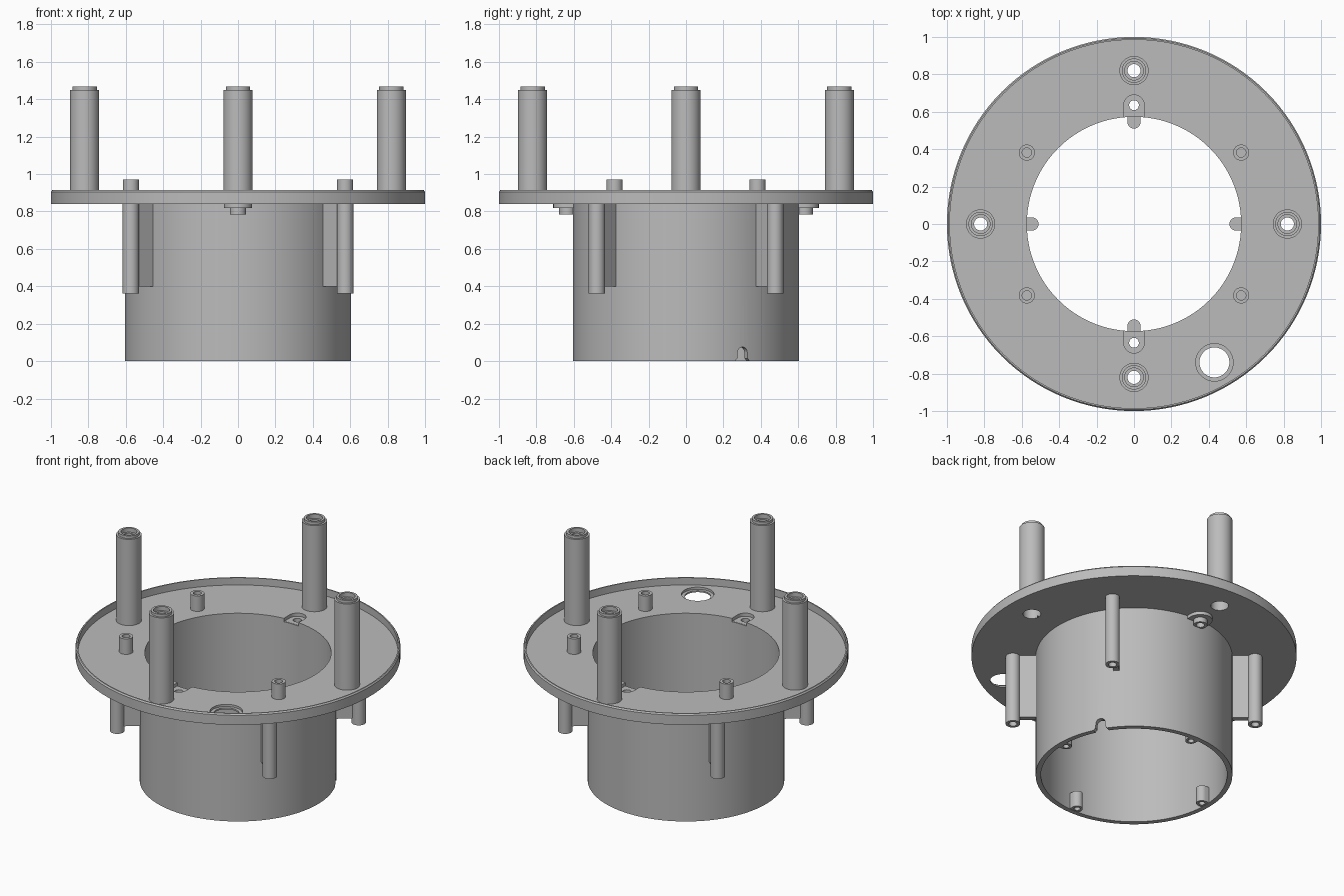
import bpy, bmesh
from math import cos, sin, pi, radians, atan2, hypot
from mathutils import Matrix

if "Cube" in bpy.data.objects:
    bpy.data.objects.remove(bpy.data.objects["Cube"])

grey = bpy.data.materials.new("plain_grey")
grey.use_nodes = True
COLOUR = (0.5, 0.5, 0.5, 1)
grey.diffuse_color = COLOUR
grey.node_tree.nodes["Principled BSDF"].inputs["Base Color"].default_value = COLOUR


def finish(name, bm, matrix):
    bmesh.ops.remove_doubles(bm, verts=bm.verts, dist=1e-5)
    bmesh.ops.recalc_face_normals(bm, faces=bm.faces)
    bmesh.ops.transform(bm, matrix=matrix, verts=bm.verts)
    mesh = bpy.data.meshes.new(name)
    bm.to_mesh(mesh)
    bm.free()
    mesh.materials.append(grey)
    ob = bpy.data.objects.new(name, mesh)
    bpy.context.collection.objects.link(ob)
    return ob


def lathe(name, profile, x=0, y=0, seg=32):
    """Revolve a closed (radius, z) outline about an upright axis."""
    bm = bmesh.new()
    rings = [[bm.verts.new((r * cos(2 * pi * i / seg), r * sin(2 * pi * i / seg), z))
              for i in range(seg)] for r, z in profile]
    for a, b in zip(rings, rings[1:] + rings[:1]):
        if a[0].co.xy.length < 1e-6 and b[0].co.xy.length < 1e-6:
            continue
        for i in range(seg):
            j = (i + 1) % seg
            quad = [a[i], a[j], b[j], b[i]]
            if a[0].co.xy.length < 1e-6:
                quad.remove(a[j])
            if b[0].co.xy.length < 1e-6:
                quad.remove(b[j])
            bm.faces.new(quad)
    return finish(name, bm, Matrix.Translation((x, y, 0)))


def prism(name, outline, z0, z1, matrix=Matrix()):
    bm = bmesh.new()
    low = [bm.verts.new((x, y, z0)) for x, y in outline]
    high = [bm.verts.new((x, y, z1)) for x, y in outline]
    bm.faces.new(low)
    bm.faces.new(high)
    n = len(outline)
    for i in range(n):
        j = (i + 1) % n
        bm.faces.new((low[i], low[j], high[j], high[i]))
    return finish(name, bm, matrix)


def disc(r, z0, z1, x, y, seg=32):
    """Solid cylinder, mostly used as a drill."""
    return lathe("drill", [(0, z0), (r, z0), (r, z1), (0, z1)], x, y, seg)


def tongue(start, centre, r, steps=16):
    """U-shaped outline along x: flat at start, round around centre."""
    side = 1 if centre > start else -1
    arc = [(centre + side * r * cos(t), r * sin(t))
           for t in (-pi / 2 + pi * i / steps for i in range(steps + 1))]
    return [(start, -r)] + arc + [(start, r)]


def cut(ob, cutters):
    for c in cutters:
        mod = ob.modifiers.new("cut", "BOOLEAN")
        mod.operation, mod.solver, mod.object = "DIFFERENCE", "EXACT", c
        bpy.context.view_layer.objects.active = ob
        bpy.ops.object.modifier_apply(modifier=mod.name)
        bpy.data.objects.remove(c)


def turn(angle):
    return Matrix.Rotation(angle, 4, "Z")


BORE, FLOOR, UNDER = 0.573, 0.865, 0.84
quarters = [i * pi / 2 for i in range(4)]
corners = [(sx, sy) for sx in (-1, 1) for sy in (-1, 1)]
parts = []

# Flange with a thin raised rim
flange = lathe("flange", [(BORE, UNDER), (1, UNDER), (1, 0.905), (0.993, 0.914),
                          (0.985, 0.914), (0.985, FLOOR), (BORE, FLOOR)], seg=128)
drills = [disc(0.055, 0.8, 0.9, 0.82 * cos(a), 0.82 * sin(a)) for a in quarters]
drills += [disc(0.08, 0.8, 0.9, 0.43, -0.74, 48), disc(0.1, 0.85, 0.9, 0.43, -0.74, 48)]
drills += [prism("slot", tongue(0.5, 0.635, 0.055), 0.8, 0.9, turn(a))
           for a in quarters[1::2]]
cut(flange, drills)
parts.append(flange)

# Barrel with a small cable notch in its lower edge
barrel = lathe("barrel", [(BORE, 0), (0.605, 0), (0.605, UNDER + 0.002),
                          (BORE, UNDER + 0.002)], seg=128)
arch = [(0.03 * cos(t), 0.045 + 0.03 * sin(t)) for t in (pi * i / 12 for i in range(13))]
notch = [(0.045, -0.02), (0.045, 0), (0.032, 0.015)] + arch
notch += [(-0.032, 0.015), (-0.045, 0), (-0.045, -0.02)]
upright = Matrix(((0, 0, 1, 0), (1, 0, 0, 0), (0, 1, 0, 0), (0, 0, 0, 1)))
cut(barrel, [prism("notch", notch, 0.5, 0.7, turn(radians(30)) @ upright)])
parts.append(barrel)

for a in quarters:
    # Tall hollow pillars with a stepped top
    parts.append(lathe("pillar", [
        (0.055, 0.855), (0.078, 0.855), (0.078, 1.45), (0.065, 1.45), (0.065, 1.468),
        (0.05, 1.468), (0.05, 1.44), (0.035, 1.44), (0.035, 1.38), (0.055, 1.38)],
        0.82 * cos(a), 0.82 * sin(a)))
    # Screw lugs inside the foot of the barrel
    lug = prism("inner_lug", tongue(0.585, 0.545, 0.035), 0.002, 0.11, turn(a))
    cut(lug, [disc(0.019, -0.1, 0.08, 0.545 * cos(a), 0.545 * sin(a), 20)])
    parts.append(lug)

# Stepped lugs under the two flange slots
for a in quarters[1::2]:
    x, y = 0.635 * cos(a), 0.635 * sin(a)
    plate = prism("slot_lug", tongue(0.578, 0.635, 0.075), 0.818, UNDER + 0.003, turn(a))
    cut(plate, [disc(0.026, 0.7, 0.9, x, y)])
    sleeve = lathe("slot_sleeve", [(0.026, 0.785), (0.043, 0.785), (0.043, 0.82),
                                   (0.026, 0.82)], x, y)
    parts += [plate, sleeve]

for sx, sy in corners:
    # Short hollow pins on top of the flange
    parts.append(lathe("top_pin", [(0, 0.85), (0.043, 0.85), (0.043, 0.97), (0.025, 0.97),
                                   (0.025, 0.88), (0, 0.88)], sx * 0.573, sy * 0.382))
    # Long hollow posts below it, each tied to the barrel by a rib
    x, y = sx * 0.573, sy * 0.477
    parts.append(lathe("lower_post", [(0, 0.45), (0.025, 0.45), (0.025, 0.362),
                                      (0.044, 0.362), (0.044, 0.85), (0, 0.85)], x, y))
    reach = hypot(x, y) - 0.03
    rib = [(0.59, -0.018), (reach, -0.018), (reach, 0.018), (0.59, 0.018)]
    parts.append(prism("post_rib", rib, 0.4, 0.85, turn(atan2(y, x))))

# Smooth round walls, crisp edges
bpy.ops.object.select_all(action="DESELECT")
for ob in parts:
    ob.select_set(True)
bpy.context.view_layer.objects.active = flange
bpy.ops.object.shade_smooth_by_angle(angle=radians(30))
